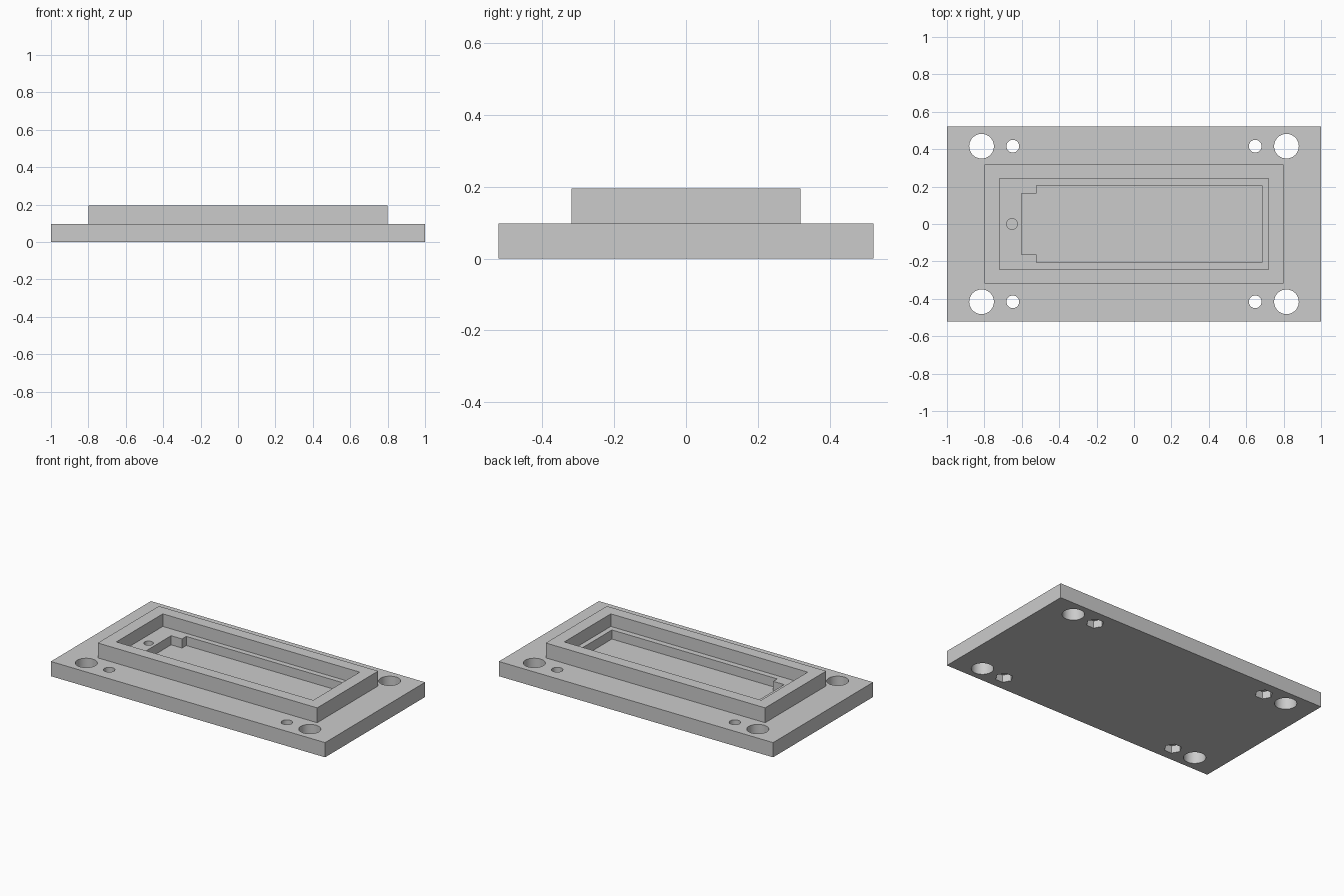
import bpy, bmesh, math

cube = bpy.data.objects.get("Cube")
if cube:
    bpy.data.objects.remove(cube, do_unlink=True)

grey = bpy.data.materials.new("light grey")
grey.use_nodes = True
GREY = (0.6, 0.6, 0.6, 1.0)
grey.diffuse_color = GREY
grey.node_tree.nodes["Principled BSDF"].inputs["Base Color"].default_value = GREY


def prism(name, outline, z0, z1):
    """Extrude a flat outline from z0 up to z1."""
    bm = bmesh.new()
    face = bm.faces.new([bm.verts.new((x, y, z0)) for x, y in outline])
    top = bmesh.ops.extrude_face_region(bm, geom=[face])
    verts = [g for g in top["geom"] if isinstance(g, bmesh.types.BMVert)]
    bmesh.ops.translate(bm, vec=(0, 0, z1 - z0), verts=verts)
    bmesh.ops.recalc_face_normals(bm, faces=bm.faces)
    mesh = bpy.data.meshes.new(name)
    bm.to_mesh(mesh)
    bm.free()
    mesh.materials.append(grey)
    obj = bpy.data.objects.new(name, mesh)
    bpy.context.collection.objects.link(obj)
    return obj


def rect(hx, hy):
    return [(-hx, -hy), (hx, -hy), (hx, hy), (-hx, hy)]


def circle(x, y, r, n=48):
    return [(x + r * math.cos(2 * math.pi * i / n),
             y + r * math.sin(2 * math.pi * i / n)) for i in range(n)]


def combine(body, tool, operation):
    """Apply a boolean to the body and discard the tool."""
    mod = body.modifiers.new(tool.name, "BOOLEAN")
    mod.operation = operation
    mod.solver = "EXACT"
    mod.object = tool
    bpy.context.view_layer.objects.active = body
    bpy.ops.object.modifier_apply(modifier=mod.name)
    bpy.data.objects.remove(tool, do_unlink=True)


PLATE_TOP, RIM_TOP = 0.097, 0.195
POCKET_FLOOR, RECESS_FLOOR = 0.112, 0.052

# Base plate with the raised rim block
body = prism("mounting_plate", rect(1.0, 0.521), 0, PLATE_TOP)
combine(body, prism("rim", rect(0.8, 0.318), 0.03, RIM_TOP), "UNION")

# Wide pocket inside the rim
combine(body, prism("pocket", rect(0.718, 0.242), POCKET_FLOOR, 0.3), "DIFFERENCE")

# Deeper recess with a narrower tongue at its right-hand end
recess = [(-0.602, -0.163), (-0.522, -0.163), (-0.522, -0.205), (0.684, -0.205),
          (0.684, 0.207), (-0.522, 0.207), (-0.522, 0.163), (-0.602, 0.163)]
combine(body, prism("recess", recess, RECESS_FLOOR, 0.3), "DIFFERENCE")

# Small blind hole beside the recess
combine(body, prism("blind_hole", circle(-0.652, 0, 0.029), RECESS_FLOOR, 0.3), "DIFFERENCE")

# Corner holes, and screw holes with hexagonal nut seats underneath
for sx in (-1, 1):
    for sy in (-1, 1):
        y = sy * 0.416
        for name, outline, z0, z1 in (
                ("corner_hole", circle(sx * 0.815, y, 0.066), -0.1, 0.3),
                ("screw_hole", circle(sx * 0.648, y, 0.034), -0.1, 0.3),
                ("nut_seat", circle(sx * 0.648, y, 0.053, 6), -0.1, 0.048)):
            combine(body, prism(name, outline, z0, z1), "DIFFERENCE")

# Round holes shade smoothly, flat faces stay crisp
bpy.ops.object.select_all(action="DESELECT")
body.select_set(True)
bpy.context.view_layer.objects.active = body
bpy.ops.object.shade_smooth_by_angle(angle=math.radians(30))
